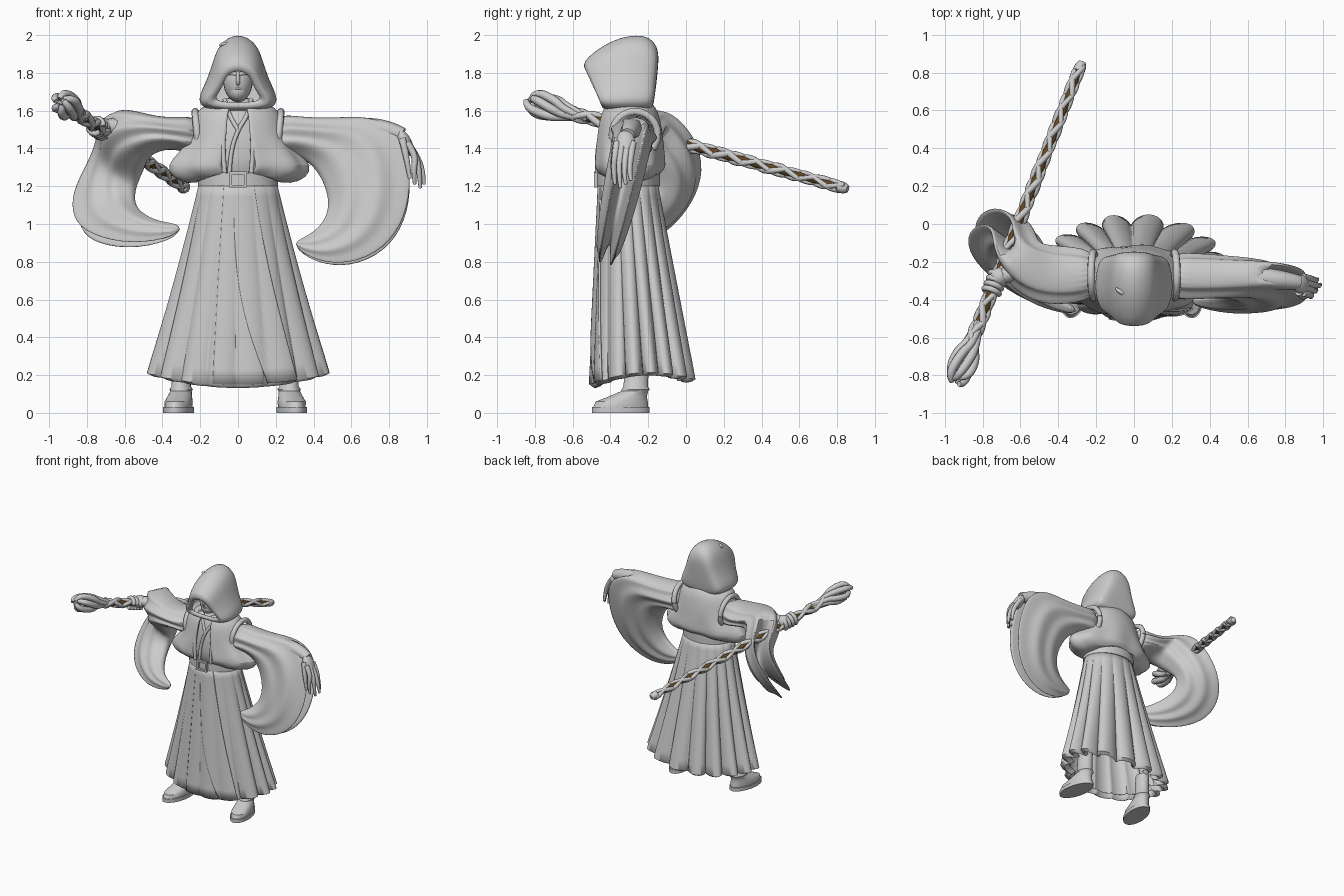
import bpy, bmesh, math
from math import sin, cos, pi
from mathutils import Vector as V

if "Cube" in bpy.data.objects:
    bpy.data.objects.remove(bpy.data.objects["Cube"])


def material(name, rgb):
    m = bpy.data.materials.new(name)
    m.use_nodes = True
    m.diffuse_color = (*rgb, 1)
    m.node_tree.nodes["Principled BSDF"].inputs["Base Color"].default_value = (*rgb, 1)
    return m


GREY = material("stone grey", (.6, .6, .6))
BROWN = material("dark wood", (.13, .06, .012))


def finish(name, bm, mat=GREY, subsurf=0, thick=0, angle=50):
    bmesh.ops.recalc_face_normals(bm, faces=bm.faces)
    me = bpy.data.meshes.new(name)
    bm.to_mesh(me)
    bm.free()
    me.materials.append(mat)
    ob = bpy.data.objects.new(name, me)
    bpy.context.collection.objects.link(ob)
    if thick:
        s = ob.modifiers.new("thickness", "SOLIDIFY")
        s.thickness, s.offset = thick, 0
    if subsurf:
        ob.modifiers.new("smooth", "SUBSURF").levels = subsurf
    bpy.ops.object.select_all(action="DESELECT")
    ob.select_set(True)
    bpy.context.view_layer.objects.active = ob
    bpy.ops.object.shade_smooth_by_angle(angle=math.radians(angle))
    return ob


def loft(name, rings, closed=True, caps=(0, -1), **kw):
    """Skin a list of equal-length point rings, capping the listed ones."""
    bm = bmesh.new()
    vs = [[bm.verts.new(p) for p in r] for r in rings]
    n = len(rings[0])
    for a, b in zip(vs, vs[1:]):
        for i in range(n if closed else n - 1):
            j = (i + 1) % n
            bm.faces.new((a[i], a[j], b[j], b[i]))
    for c in caps:
        bm.faces.new(vs[c])
    return finish(name, bm, **kw)


def oval(x, y, z, rx, ry, start=0, n=28, fold=0, lift=0):
    """Horizontal oval, angle counted from the front; start leaves a front gap."""
    pts = []
    for i in range(n):
        a = start + (2 * pi - 2 * start) * i / (n - 1 if start else n)
        k = 1 + fold * sin(9 * a)
        pts.append((x + rx * k * sin(a), y - ry * k * cos(a), z + lift * cos(a) ** 2))
    return pts


def tube(name, pts, radii, mat=GREY, res=2):
    """Round tapered strand through points."""
    cu = bpy.data.curves.new(name, "CURVE")
    cu.dimensions, cu.bevel_depth, cu.bevel_resolution = "3D", 1, res
    cu.use_fill_caps = True
    sp = cu.splines.new("POLY" if len(pts) > 9 else "NURBS")
    sp.points.add(len(pts) - 1)
    for i, (q, p) in enumerate(zip(sp.points, pts)):
        q.co = (*p, 1)
        q.radius = radii[min(i, len(radii) - 1)]
    if sp.type == "NURBS":
        sp.use_endpoint_u, sp.order_u = True, 3
    cu.materials.append(mat)
    ob = bpy.data.objects.new(name, cu)
    bpy.context.collection.objects.link(ob)
    return ob


def ball(name, loc, scale, rot=(0, 0, 0)):
    bm = bmesh.new()
    bmesh.ops.create_uvsphere(bm, u_segments=24, v_segments=14, radius=1)
    ob = finish(name, bm)
    ob.location, ob.scale, ob.rotation_euler = loc, scale, rot
    return ob


def box(name, loc, size):
    bm = bmesh.new()
    bmesh.ops.create_cube(bm, size=1)
    bmesh.ops.scale(bm, vec=size, verts=bm.verts)
    ob = finish(name, bm)
    ob.location = loc
    return ob


# Pleated skirt, hanging from the belt with a scalloped hem
def skirt(a, t, out=0):
    back = (1 - cos(a)) / 2
    lobe = abs(sin(8 * a + .35 * sin(3 * a + 1))) ** .6 - .75
    amp = (.08 + .2 * back) * t ** .7
    k = 1 + amp * lobe + out
    rx, ry = .2 + .235 * t + .03 * t * t, .15 + .115 * t
    hem = .15 + .05 * sin(a) ** 2 + .03 * back
    return V((rx * k * sin(a), -.305 + .07 * t - ry * k * cos(a), 1.22 + (hem - 1.22) * t))


steps = [i / 14 for i in range(15)]
rings = [[skirt(2 * pi * i / 240, t) for i in range(240)] for t in steps]
rings.append([p + V((-p.x * .06, (-.235 - p.y) * .06, -.012)) for p in rings[-1]])
rings.append([p + V((-p.x * .1, (-.235 - p.y) * .1, .03)) for p in rings[-1]])
loft("pleated_skirt", rings, caps=(), thick=.012, angle=60)


# Overlapping front flaps, the upper one sweeping aside
def flap(name, left, right, out):
    loft(name, [[skirt(left(t) + (right(t) - left(t)) * i / 25, t, out) for i in range(26)]
                for t in steps], closed=False, caps=(), thick=.012)


flap("under_flap", lambda t: -.36 + .08 * t, lambda t: .3, .02)
flap("over_flap", lambda t: -.1 + .45 * t * t, lambda t: .4 + .3 * t, .04)

# Shirt, open bloused jacket, belt and buckle
loft("shirt", [oval(0, -.295, z, rx, ry) for z, rx, ry in
               [(1.2, .19, .145), (1.35, .21, .15), (1.5, .2, .145), (1.6, .13, .11), (1.68, .07, .07)]],
     subsurf=1)
jacket = [(1.235, .19, .15), (1.22, .27, .16), (1.25, .35, .175), (1.31, .375, .18), (1.37, .31, .175),
          (1.45, .25, .17), (1.55, .23, .155), (1.61, .2, .135), (1.645, .1, .1)]
loft("jacket", [oval(0, -.3, z, rx, ry, start=.25, n=61, fold=.03 if z < 1.4 else 0,
                     lift=.05 if z < 1.3 else 0)
                for z, rx, ry in jacket], closed=False, caps=(), thick=.02, subsurf=1)
loft("belt", [oval(0, -.305, z, r, r - .045) for z, r in
              [(1.2, .2), (1.2, .212), (1.27, .212), (1.27, .2)]], caps=())
for s in (-1, 1):
    box("buckle_side", (s * .04, -.478, 1.235), (.014, .02, .08))
    box("buckle_bar", (0, -.478, 1.235 + s * .035), (.09, .02, .014))
    # Jacket edging and raised armhole seam
    tube("jacket_edge", [(s * .085, -.38, 1.645), (s * .075, -.44, 1.52), (s * .08, -.472, 1.38),
                         (s * .07, -.47, 1.27)], [.013])
    arm = [(s * (.215 + .012 * sin(a)), -.27 + .12 * cos(a), 1.475 + .12 * sin(a))
           for a in [2 * pi * i / 24 for i in range(25)]]
    tube("armhole_seam", arm, [.02])
# Crossed collar
tube("collar_over", [(.07, -.36, 1.66), (.055, -.41, 1.58), (0, -.44, 1.5), (-.04, -.447, 1.38),
                     (-.045, -.45, 1.27)], [.012])
tube("collar_under", [(-.07, -.36, 1.66), (-.055, -.41, 1.58), (0, -.437, 1.5)], [.012])


# Wide sleeves: bent pouches, hollow between two cloth layers along the outer edge
def sleeve(name, outer, inner, thick):
    outer, inner = [V(p) for p in outer], [V(p) for p in inner]
    mid = [(p + q) / 2 for p, q in zip(outer, inner)]
    rings, last = [], len(mid) - 1
    for i, c in enumerate(mid):
        w = (outer[i] - inner[i]) / 2
        n = w.cross(mid[min(i + 1, last)] - mid[max(i - 1, 0)]).normalized() * thick[i]
        ring = []
        for j in range(28):
            a = 2 * pi * j / 28
            u = cos(a)
            ripple = 1 + .13 * sin(u * 9)
            if i > 3:
                if j in (27, 0, 1):
                    u = -.4
                elif j in (2, 26):
                    u = 1.12
            ring.append(c + w * u + n * sin(a) * ripple)
        rings.append(ring)
    return loft(name, rings, subsurf=2)


def hung(pts):
    return [(x, -.425 + (z - .8) * .22, z) for x, z in pts]


sleeve("left_sleeve",
       hung([(.18, 1.59), (.34, 1.56), (.55, 1.56), (.76, 1.58), (.9, 1.47), (.94, 1.25), (.91, 1.02),
             (.79, .85), (.6, .77), (.42, .79), (.3, .87)]),
       hung([(.18, 1.34), (.27, 1.37), (.36, 1.34), (.42, 1.28), (.46, 1.2), (.48, 1.12), (.47, 1.05),
             (.44, 1), (.4, .96), (.35, .93), (.31, .91)]),
       [.12, .12, .11, .1, .1, .095, .085, .07, .06, .04, .02])
sleeve("right_sleeve",
       [(-.18, -.26, 1.59), (-.38, -.27, 1.55), (-.56, -.24, 1.61), (-.7, -.12, 1.61), (-.7, .03, 1.46),
        (-.78, .06, 1.3), (-.87, .01, 1.15), (-.88, -.1, 1), (-.78, -.24, .91), (-.55, -.4, .87),
        (-.31, -.47, .93)],
       [(-.18, -.26, 1.34), (-.32, -.28, 1.4), (-.42, -.3, 1.39), (-.5, -.27, 1.34), (-.53, -.18, 1.26),
        (-.55, -.14, 1.2), (-.55, -.16, 1.13), (-.53, -.22, 1.08), (-.48, -.32, 1.04), (-.41, -.4, 1.01),
        (-.3, -.46, 1)],
       [.12, .15, .155, .13, .11, .1, .09, .08, .07, .05, .02])

# Left hand, hanging open
tube("left_forearm", [(.6, -.28, 1.5), (.76, -.29, 1.52), (.87, -.31, 1.47)], [.06, .055, .04])
ball("left_palm", (.885, -.32, 1.43), (.035, .05, .075), (0, -.45, 0))
for k, tip in enumerate([.935, .965, .985, .97]):
    y = -.365 + .028 * k
    tube("left_finger", [(.895, y, 1.43), (.94, y - .01, 1.37), (tip - .005, y - .02, 1.28),
                         (tip, y - .01, 1.19 + .02 * abs(k - 1))], [.02, .018, .015, .009])
tube("left_thumb", [(.87, -.36, 1.45), (.89, -.39, 1.37), (.91, -.385, 1.24)], [.02, .018, .01])

# Staff: wooden core wrapped by crossing vines, clawed head
head, foot = V((-.92, -.78, 1.635)), V((-.28, .84, 1.19))
axis = (foot - head).normalized()
side = axis.cross(V((0, 0, 1))).normalized()
up = side.cross(axis)


def on_staff(t, r=0, a=0):
    return head.lerp(foot, t) + side * (r * cos(a)) + up * (r * sin(a))


tube("staff_core", [on_staff(.1), on_staff(.5), on_staff(1)], [.024, .024, .018], BROWN)
for k in range(4):
    turn = (1 if k % 2 else -1) * 34
    ts = [i / 120 for i in range(121)]
    tube("staff_vine", [on_staff(t, .025 - .005 * t, turn * t + k * pi / 2) for t in ts],
         [.0175 - .003 * t + .002 * sin(40 * t + k) for t in ts])
for k in range(6):
    a = k * pi / 3
    reach = .008 * (k % 3)
    tube("staff_claw", [on_staff(.16, .012, a - 1.6), on_staff(.09, .03, a - .8), on_staff(.05, .055, a),
                        on_staff(-.01 - reach, .06, a + .5), on_staff(-.02 - reach, .02, a + 1.1)],
         [.014, .02, .025, .023, .015])
tube("staff_tip", [on_staff(.98), on_staff(.995), on_staff(1.01)], [.03, .036, .02])

# Right hand gripping the staff
grip = on_staff(.29)
tube("right_forearm", [(-.52, -.24, 1.48), (-.64, -.24, 1.52), grip + V((.02, .02, .01))], [.07, .055, .035])
ball("right_palm", grip + V((.02, .03, .005)), (.05, .05, .05))
for k in range(4):
    tube("right_finger", [on_staff(.262 + .017 * k, .042, .6 * j) for j in range(10)], [.016])

# Hood: teardrop arches from the face opening to the back
outline = [(0, 0), (.01, .5), (.06, .95), (.18, 1), (.36, .82), (.58, .66), (.78, .55), (.92, .36), (1, 0)]
outline += [(v, -w) for v, w in outline[-2:0:-1]]
arches = [(-.52, 1.81, -.43, 1.645, .115), (-.555, 1.86, -.45, 1.615, .17), (-.43, 1.955, -.38, 1.6, .2),
          (-.32, 2, -.3, 1.6, .205), (-.21, 2.005, -.22, 1.6, .19), (-.155, 1.95, -.185, 1.61, .17),
          (-.15, 1.86, -.175, 1.66, .1)]
loft("hood", [[(w * hw, by + (ty - by) * v, bz + (tz - bz) * v) for v, w in outline]
              for ty, tz, by, bz, hw in arches], caps=(-1,), thick=.016, subsurf=2)
tube("hood_fold", [(-.045, -.37, 1.945), (-.075, -.36, 1.96), (-.095, -.34, 1.945)], [.012, .014, .006])

# Head and face
ball("head", (0, -.37, 1.76), (.078, .09, .115))
ball("jaw", (0, -.395, 1.705), (.052, .058, .055))
tube("nose", [(0, -.452, 1.8), (0, -.475, 1.755), (0, -.45, 1.74)], [.008, .014, .01])
tube("mouth", [(-.025, -.438, 1.715), (0, -.462, 1.718), (.025, -.438, 1.715)], [.004, .007, .004])
for s in (-1, 1):
    tube("brow", [(s * .055, -.42, 1.795), (s * .03, -.452, 1.8), (0, -.452, 1.79)], [.01])

# Boots with soles
shoe = [(0, 0, .078, .155), (.03, 0, .078, .155), (.03, 0, .07, .148), (.06, .005, .072, .14),
        (.085, .035, .064, .105), (.115, .075, .056, .072), (.125, .08, .062, .075), (.14, .08, .05, .066),
        (.3, .09, .05, .06)]
for name, x, s in (("left_boot", .285, 1), ("right_boot", -.315, -1)):
    boot = loft(name, [oval(0, y, z, rx, ry) for z, y, rx, ry in shoe], angle=40)
    boot.location = (x, -.345, 0)
    boot.rotation_euler.z = s * .18
